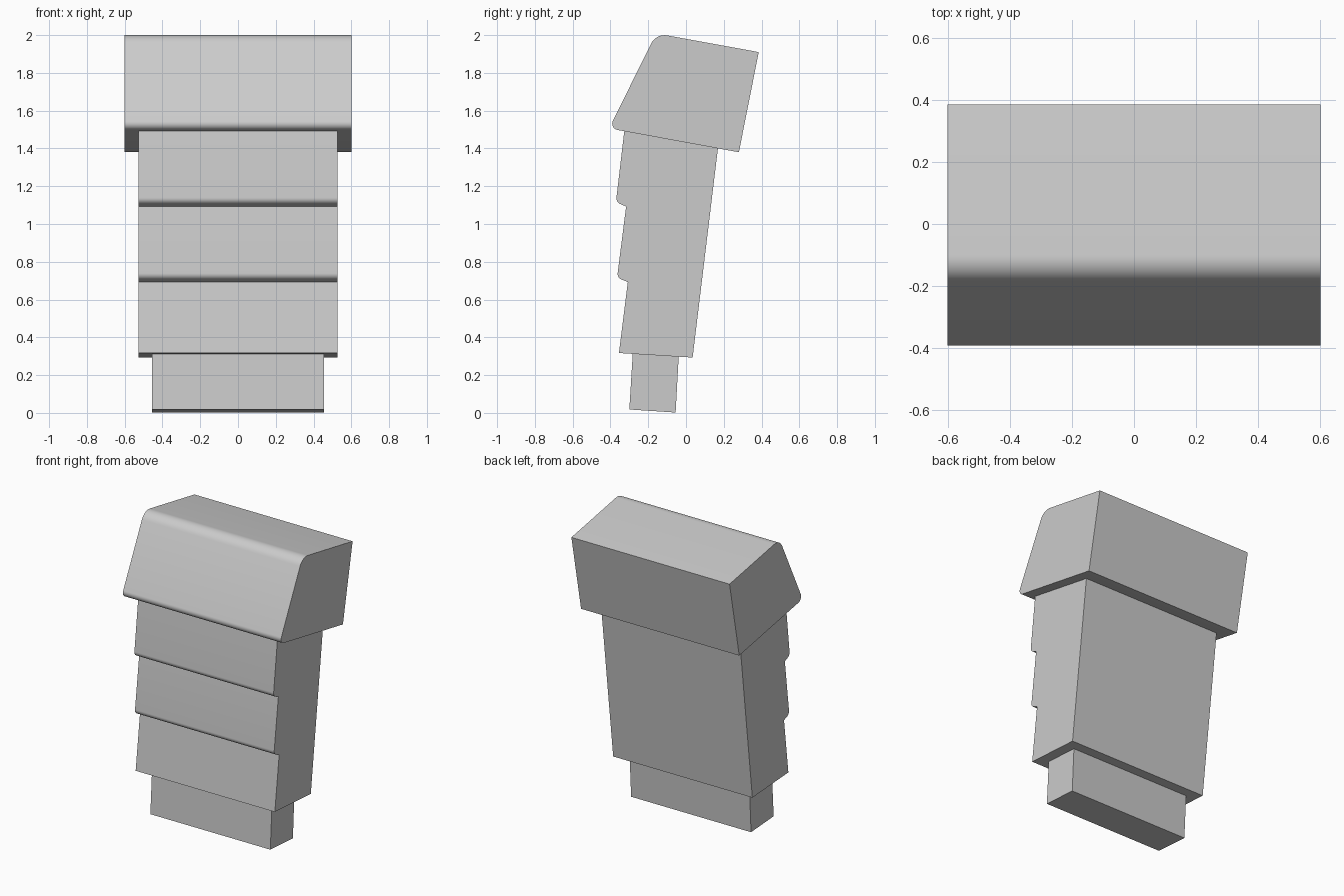
import bpy, bmesh, math
from mathutils import Vector

cube = bpy.data.objects.get("Cube")
if cube:
    bpy.data.objects.remove(cube)

grey = bpy.data.materials.new("plain grey")
grey.use_nodes = True
colour = (0.6, 0.6, 0.6, 1)
grey.diffuse_color = colour
grey.node_tree.nodes["Principled BSDF"].inputs["Base Color"].default_value = colour


def rounded(points, steps=8):
    """Replace corners given as (y, z, tangent length) by circular arcs."""
    outline = []
    for i, p in enumerate(points):
        corner = Vector(p[:2])
        if len(p) == 2:
            outline.append(corner)
            continue
        a = (Vector(points[i - 1][:2]) - corner).normalized()
        b = (Vector(points[(i + 1) % len(points)][:2]) - corner).normalized()
        half = a.angle(b) / 2
        centre = corner + (a + b).normalized() * p[2] / math.cos(half)
        start, end = corner + a * p[2] - centre, corner + b * p[2] - centre
        sweep = start.angle(end)
        for k in range(steps + 1):
            t = k / steps
            arc = start * math.sin((1 - t) * sweep) + end * math.sin(t * sweep)
            outline.append(centre + arc / math.sin(sweep))
    return outline


def extrude_profile(name, points, half_width):
    """Sweep a side profile (y, z) across x."""
    bm = bmesh.new()
    face = bm.faces.new([bm.verts.new((-half_width, y, z)) for y, z in rounded(points)])
    side = bmesh.ops.extrude_face_region(bm, geom=[face])
    verts = [v for v in side["geom"] if isinstance(v, bmesh.types.BMVert)]
    bmesh.ops.translate(bm, verts=verts, vec=(2 * half_width, 0, 0))
    bmesh.ops.recalc_face_normals(bm, faces=bm.faces)
    mesh = bpy.data.meshes.new(name)
    bm.to_mesh(mesh)
    bm.free()
    mesh.materials.append(grey)
    obj = bpy.data.objects.new(name, mesh)
    bpy.context.collection.objects.link(obj)
    bpy.ops.object.select_all(action="DESELECT")
    obj.select_set(True)
    bpy.context.view_layer.objects.active = obj
    bpy.ops.object.shade_smooth_by_angle(angle=math.radians(30))


# Wedge-shaped cap with rounded front edges
extrude_profile("top_cap", [(-0.407, 1.506, 0.045), (0.28, 1.38),
                            (0.385, 1.91), (-0.158, 2.009, 0.06)], 0.6)

# Leaning body with three overlapping front steps
extrude_profile("stepped_body", [
    (-0.355, 0.317), (0.035, 0.293), (0.175, 1.45), (-0.321, 1.54),
    (-0.371, 1.115, 0.025), (-0.317, 1.093),
    (-0.365, 0.715, 0.025), (-0.308, 0.693)], 0.528)

# Narrow plug at the bottom
extrude_profile("bottom_plug", [(-0.3, 0.018), (-0.055, 0.002),
                                (-0.037, 0.33), (-0.28, 0.345)], 0.455)
